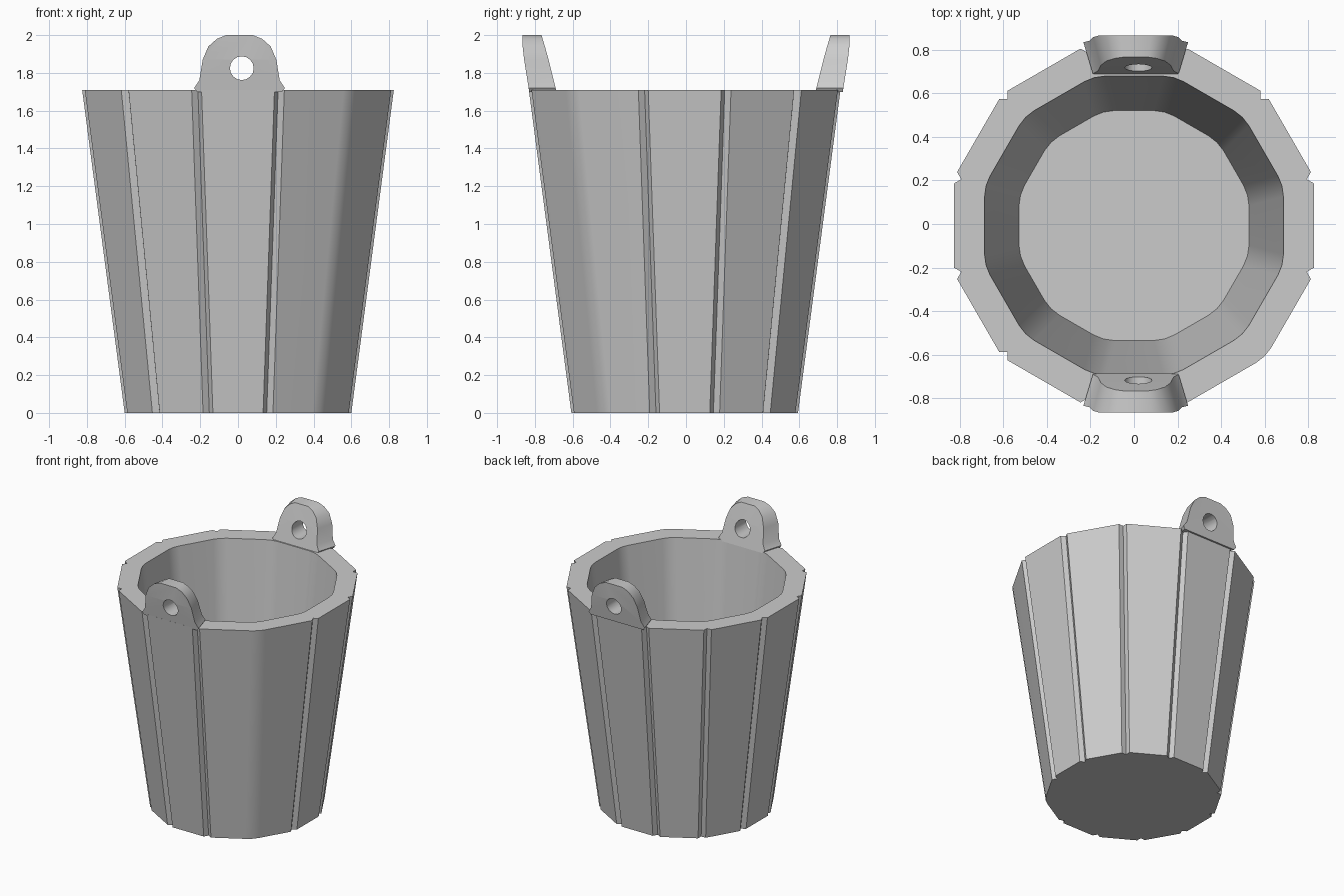
import bpy, bmesh
from math import sin, cos, radians, pi
from mathutils import Matrix

if "Cube" in bpy.data.objects:
    bpy.data.objects.remove(bpy.data.objects["Cube"])

RIM, FLOOR, CY = 1.71, 0.15, -0.007


def ring(bm, apothem, z, grooved):
    """Twelve-sided loop, three points per corner: a V groove or a soft bevel."""
    verts = []
    r = apothem / cos(radians(15))
    for k in range(12):
        deg = 15 + 30 * k
        a, p, n = radians(deg), radians(deg - 15), radians(deg + 15)
        if grooved and deg != 315:
            w, d = 0.028, 0.034
        else:
            w, d = 0.05, 0.007
        x, y = r * cos(a), r * sin(a)
        for px, py in ((x + w * sin(p), y - w * cos(p)),
                       ((r - d) * cos(a), (r - d) * sin(a)),
                       (x - w * sin(n), y + w * cos(n))):
            verts.append(bm.verts.new((px, py + CY, z)))
    return verts


def loft(bm, loops):
    """Quads between matching loops, with caps on the first and last."""
    for lo, hi in zip(loops, loops[1:]):
        n = len(lo)
        for i in range(n):
            j = (i + 1) % n
            bm.faces.new((lo[i], lo[j], hi[j], hi[i]))
    bm.faces.new(loops[0][::-1])
    bm.faces.new(loops[-1])
    bmesh.ops.recalc_face_normals(bm, faces=bm.faces)


def finish(bm, name):
    me = bpy.data.meshes.new(name)
    bm.to_mesh(me)
    bm.free()
    ob = bpy.data.objects.new(name, me)
    bpy.context.collection.objects.link(ob)
    return ob


def activate(ob):
    bpy.ops.object.select_all(action='DESELECT')
    ob.select_set(True)
    bpy.context.view_layer.objects.active = ob


# Bucket: outer staves, rim, inner wall and floor
bm = bmesh.new()
loft(bm, [ring(bm, 0.60, 0, True), ring(bm, 0.825, RIM, True),
          ring(bm, 0.685, RIM, False), ring(bm, 0.527, FLOOR, False)])
bucket = finish(bm, "bucket")
activate(bucket)
bpy.ops.object.shade_smooth_by_angle(angle=radians(25))
wn = bucket.modifiers.new("weighted", 'WEIGHTED_NORMAL')
wn.keep_sharp = True

# Handle lugs: rounded outline, tapering inwards, with a round hole
HALF = [(0.225, 1.70), (0.24, 1.72), (0.213, 1.76), (0.195, 1.87),
        (0.165, 1.94), (0.12, 1.98), (0.07, 2.0)]
outline = HALF + [(-x, z) for x, z in reversed(HALF)]


def outer_y(z):
    return 0.83 + 0.035 * min(1, (z - 1.70) / 0.22)


def inner_y(z):
    return 0.685 + 0.05 * min(1, (z - 1.70) / 0.2) + 0.03 * max(0, (z - 1.9) / 0.1)


for name, side in (("front_lug", -1), ("back_lug", 1)):
    bm = bmesh.new()
    loft(bm, [[bm.verts.new((x + 0.008, side * outer_y(z), z)) for x, z in outline],
              [bm.verts.new((x * 0.82 + 0.008, side * inner_y(z), z)) for x, z in outline]])
    bmesh.ops.triangulate(bm, faces=[f for f in bm.faces if len(f.verts) > 4])
    lug = finish(bm, name)

    # Hole cutter
    bm = bmesh.new()
    bmesh.ops.create_cone(bm, cap_ends=True, segments=16, radius1=0.063, radius2=0.063, depth=0.6,
                          matrix=Matrix.Translation((0.02, side * 0.78, 1.825)) @ Matrix.Rotation(pi / 2, 4, 'X'))
    cutter = finish(bm, "hole_cutter")
    cutter.hide_render = True
    cut = lug.modifiers.new("hole", 'BOOLEAN')
    cut.operation, cut.solver, cut.object = 'DIFFERENCE', 'EXACT', cutter
    activate(lug)
    bpy.ops.object.modifier_apply(modifier=cut.name)
    bpy.data.objects.remove(cutter)
    bpy.ops.object.shade_smooth_by_angle(angle=radians(25))
